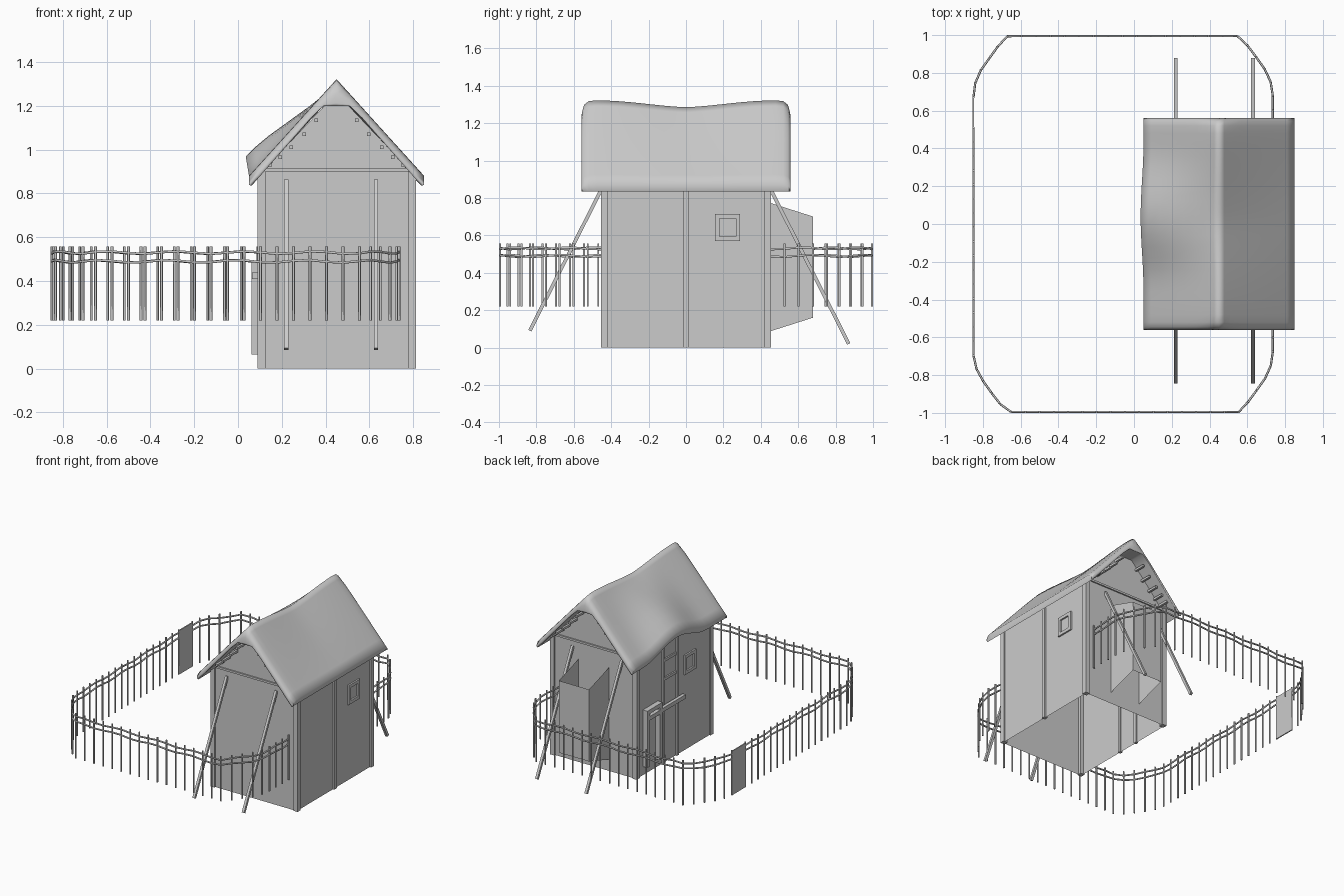
import bpy, math
from mathutils import Vector

if "Cube" in bpy.data.objects:
    bpy.data.objects.remove(bpy.data.objects["Cube"])

XC = 0.45                                   # centre line of the hut
X0, X1, YW, ZW = 0.10, 0.80, 0.445, 0.91    # wall planes and eave height


def mesh_obj(name, verts, faces, smooth=None):
    me = bpy.data.meshes.new(name)
    me.from_pydata([tuple(v) for v in verts], [], faces)
    me.update()
    ob = bpy.data.objects.new(name, me)
    bpy.context.collection.objects.link(ob)
    if smooth:
        bpy.ops.object.select_all(action='DESELECT')
        ob.select_set(True)
        bpy.context.view_layer.objects.active = ob
        bpy.ops.object.shade_smooth_by_angle(angle=smooth)
    return ob


BOX_FACES = [(0, 2, 3, 1), (4, 5, 7, 6), (0, 1, 5, 4), (2, 6, 7, 3), (0, 4, 6, 2), (1, 3, 7, 5)]


def box(name, x, y, z):
    return mesh_obj(name, [(a, b, c) for c in z for b in y for a in x], BOX_FACES)


def beam(name, a, b, w):
    """Square bar of width w between two points."""
    a, b = Vector(a), Vector(b)
    d = (b - a).normalized()
    s = d.cross(Vector((0, 0, 1)))
    s = s.normalized() if s.length > 1e-4 else Vector((1, 0, 0))
    t = s.cross(d)
    vs = [p + s * i * w / 2 + t * j * w / 2 for p in (a, b) for j in (-1, 1) for i in (-1, 1)]
    return mesh_obj(name, vs, BOX_FACES)


# Walls: open sheets, no floor
for name, y in (("front_wall", -YW), ("back_wall", YW)):
    pts = [(X0, 0), (X1, 0), (X1, 0.89), (X1 - 0.02, ZW), (XC + 0.055, 1.2), (XC - 0.055, 1.2), (X0 + 0.02, ZW), (X0, 0.89)]
    mesh_obj(name, [(px, y, pz) for px, pz in pts], [tuple(range(8))])
for name, x in (("left_wall", X0), ("right_wall", X1)):
    mesh_obj(name, [(x, -YW, 0), (x, YW, 0), (x, YW, ZW), (x, -YW, ZW)], [(0, 1, 2, 3)])

# Corner posts, middle posts and gable tie beams
for x in (0.09, 0.778):
    for y in (-0.455, 0.42):
        box("corner_post", (x, x + 0.035), (y, y + 0.035), (0, ZW))
box("right_middle_post", (0.785, 0.812), (-0.015, 0.015), (0, 0.9))
for y in (-0.455, 0.44):
    box("tie_beam", (0.10, 0.80), (y, y + 0.015), (0.9, 0.915))


# Roof: sagging ridge, left slope lifted over the door
def roof_outer(s, t, y):
    ridge = 1.285 + 0.037 * math.sin(min(1, abs(y) / 0.5) * math.pi / 2) ** 1.5
    bump = math.cos(min(1, abs(y - 0.04) / 0.38) * math.pi / 2) ** 2 if s < 0 else 0
    x = XC + s * 0.4 * t - 0.015 * bump * t
    return x, ridge + (0.88 - ridge) * t + 0.09 * bump * min(1, 1.2 * t)


half = [0, 0.07, 0.15, 0.3, 0.45, 0.6, 0.75, 0.9, 1]
across = [(-1, t) for t in reversed(half)] + [(1, t) for t in half[1:]]
ends = [(0.56, 0.0), (0.557, 0.45), (0.545, 0.8), (0.52, 0.96)]
stations = [(-y, k) for y, k in ends] + [(-0.48 + 0.06 * i, 1) for i in range(17)] + list(reversed(ends))
verts, faces = [], []
for y, k in stations:
    top, bottom = [], []
    for s, t in across:
        x, z = roof_outer(s, t, y)
        zi = min(z - 0.045, 1.2)
        top.append((x, y, zi + (z - zi) * max(k, 0.1)))
        bottom.append((x - s * 0.012 * t, y, zi))
    verts += top + bottom[::-1]
n = 2 * len(across)
for i in range(len(stations) - 1):
    for j in range(n):
        a, b = i * n + j, i * n + (j + 1) % n
        faces.append((a, b, b + n, a + n))
last, m = (len(stations) - 1) * n, len(across)
for j in range(m - 1):
    faces.append((n - 1 - j, n - 2 - j, j + 1, j))
    faces.append((last + j, last + j + 1, last + n - 2 - j, last + n - 1 - j))
mesh_obj("thatched_roof", verts, faces, math.radians(100))

# Roof battens poking out past each gable
for s in (-1, 1):
    for dx, z in ((0.092, 1.135), (0.147, 1.07), (0.207, 1.01), (0.257, 0.965), (0.302, 0.93)):
        x = XC + s * dx
        for y in (-0.53, 0.43):
            box("roof_batten", (x - 0.008, x + 0.008), (y, y + 0.1), (z - 0.008, z + 0.008))

# Slanted braces at front and back
for x in (0.22, 0.63):
    beam("front_brace", (x, -0.835, 0.09), (x, -0.445, 0.86), 0.019)
    beam("back_brace", (x, 0.87, 0.02), (x, 0.445, 0.86), 0.019)

# Open tapered lean-to on the back wall
a, b = 0.33, 0.58
mesh_obj("back_bay",
         [(a, YW, 0.085), (a, YW, 0.775), (a, 0.68, 0.70), (a, 0.68, 0.16),
          (b, 0.68, 0.16), (b, 0.68, 0.70), (b, YW, 0.775), (b, YW, 0.085)],
         [(0, 1, 2, 3), (3, 2, 5, 4), (4, 5, 6, 7)])


# Framed windows and door on the side walls
def side_frame(name, x, y0, y1, z0, z1, w, sill=True):
    box(name + "_side", x, (y0, y0 + w), (z0, z1))
    box(name + "_side", x, (y1 - w, y1), (z0, z1))
    box(name + "_head", x, (y0 + w, y1 - w), (z1 - w, z1))
    if sill:
        box(name + "_sill", x, (y0 + w, y1 - w), (z0, z0 + w))


side_frame("right_window", (0.79, 0.812), 0.155, 0.29, 0.57, 0.715, 0.024)
side_frame("left_window", (0.088, 0.11), -0.25, -0.115, 0.57, 0.715, 0.024)
side_frame("door_frame", (0.088, 0.11), -0.04, 0.15, 0, 0.93, 0.022, False)
for z in (0.62, 0.76):
    box("door_crossbar", (0.09, 0.105), (-0.018, 0.128), (z, z + 0.02))

# Small hutch frame and handrail beside the door
side_frame("hutch_frame", (0.062, 0.10), 0.19, 0.37, 0.065, 0.49, 0.03, False)
box("hutch_shelf", (0.062, 0.10), (0.19, 0.37), (0.41, 0.44))
box("handrail", (0.065, 0.09), (-0.09, 0.19), (0.41, 0.44))

# Fence: rounded rectangle from the house round to the house, with a gate gap
corner = [(0, 0.28), (0.025, 0.2), (0.125, 0.06), (0.18, 0)]    # inset in x and y
XL, XR = -0.85, 0.735


def fence_side(sy, y_stop):
    right = [(XR - dx, sy * (0.995 - dy)) for dx, dy in corner]
    left = [(XL + dx, sy * (0.995 - dy)) for dx, dy in reversed(corner)]
    return [Vector(p) for p in [(XR, sy * 0.45)] + right + left + [(XL, y_stop)]]


def resample(path, step):
    total = sum((q - p).length for p, q in zip(path, path[1:]))
    count = round(total / step)
    out, walked, target = [], 0, 0
    for p, q in zip(path, path[1:]):
        seg = (q - p).length
        while target <= walked + seg + 1e-6:
            out.append(p.lerp(q, (target - walked) / seg))
            target += total / count
        walked += seg
    return out


def rod(name, pts, r):
    """Five-sided rod along a list of points."""
    cu = bpy.data.curves.new(name, 'CURVE')
    cu.dimensions = '3D'
    cu.bevel_depth, cu.bevel_resolution, cu.use_fill_caps = r, 1, True
    sp = cu.splines.new('POLY')
    sp.points.add(len(pts) - 1)
    for p, co in zip(sp.points, pts):
        p.co = (*co, 1)
    ob = bpy.data.objects.new(name, cu)
    bpy.context.collection.objects.link(ob)


for sy, stop in ((1, 0.67), (-1, 0.51)):
    spots = resample(fence_side(sy, stop), 0.076)
    for p in spots:
        rod("fence_post", [(p.x, p.y, 0.22), (p.x, p.y, 0.557)], 0.006)
    for z in (0.49, 0.53):
        wave = [(p.x, p.y, z + 0.006 * math.sin(i * 1.5 + z * 20)) for i, p in enumerate(spots)]
        rod("fence_rail", wave, 0.006)

# Gate panel in the left fence
box("gate", (XL - 0.004, XL + 0.004), (0.51, 0.67), (0.22, 0.55))
